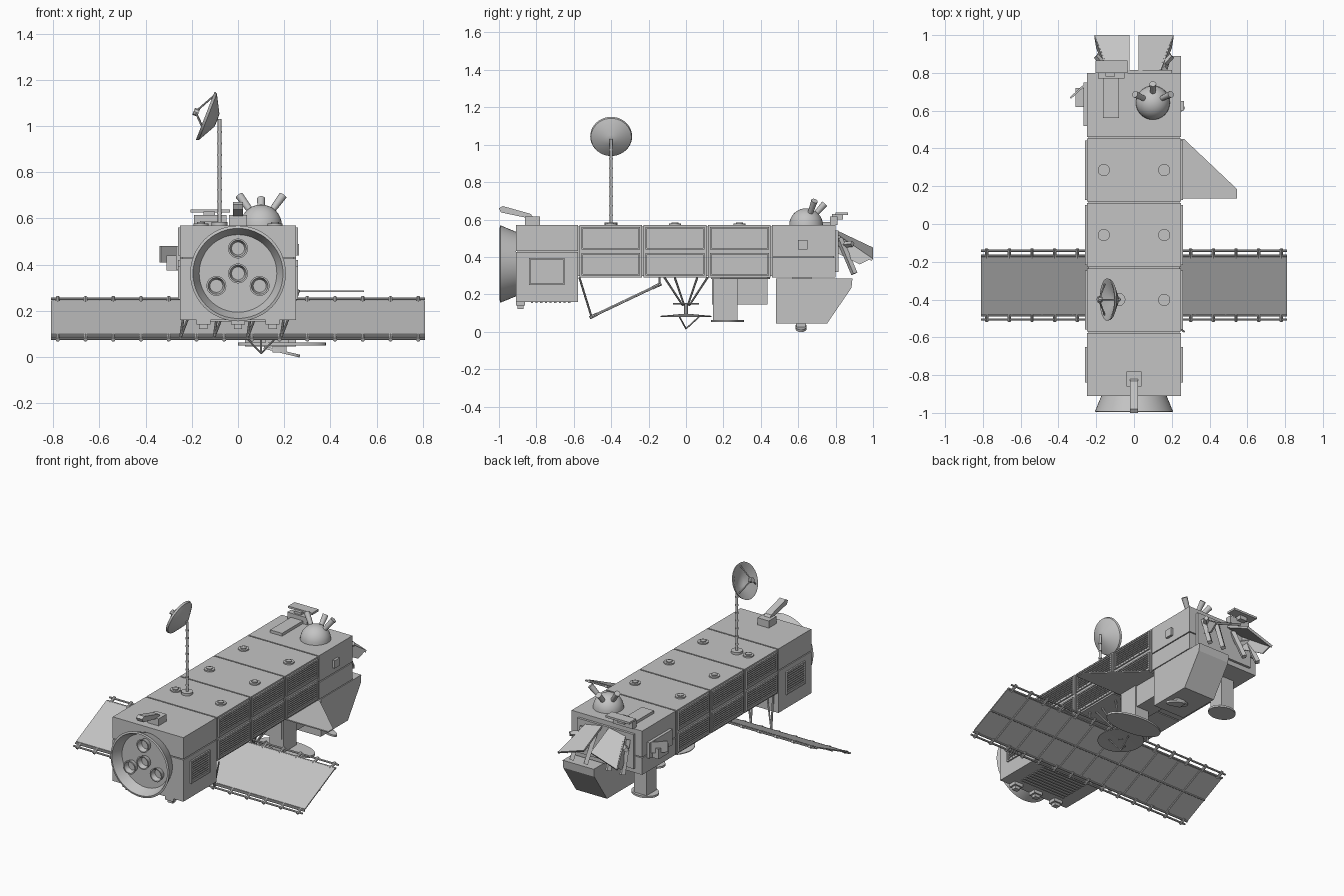
import bpy, bmesh, math
from mathutils import Vector, Matrix

old = bpy.data.objects.get("Cube")
if old:
    bpy.data.objects.remove(old, do_unlink=True)

grey = bpy.data.materials.new("light grey")
grey.use_nodes = True
grey.diffuse_color = (0.55, 0.55, 0.55, 1)
grey.node_tree.nodes["Principled BSDF"].inputs["Base Color"].default_value = grey.diffuse_color


def finish(name, bm, smooth=False):
    bmesh.ops.recalc_face_normals(bm, faces=bm.faces)
    me = bpy.data.meshes.new(name)
    bm.to_mesh(me)
    bm.free()
    ob = bpy.data.objects.new(name, me)
    bpy.context.collection.objects.link(ob)
    me.materials.append(grey)
    if smooth:
        bpy.ops.object.select_all(action='DESELECT')
        ob.select_set(True)
        bpy.context.view_layer.objects.active = ob
        bpy.ops.object.shade_smooth_by_angle(angle=math.radians(35))
    return ob


def boxes(name, items):
    """Several boxes in one object, each given as x, y and z ranges."""
    bm = bmesh.new()
    for x0, x1, y0, y1, z0, z1 in items:
        m = Matrix.Translation(((x0 + x1) / 2, (y0 + y1) / 2, (z0 + z1) / 2))
        m = m @ Matrix.Diagonal((abs(x1 - x0), abs(y1 - y0), abs(z1 - z0), 1))
        bmesh.ops.create_cube(bm, size=1, matrix=m)
    return finish(name, bm)


def tubes(name, items, sides=8, smooth=True):
    """Cylinders or cones from p to q with end radii."""
    bm = bmesh.new()
    for p, q, r1, r2 in items:
        p, q = Vector(p), Vector(q)
        d = q - p
        m = Matrix.Translation((p + q) / 2) @ d.to_track_quat('Z', 'Y').to_matrix().to_4x4()
        bmesh.ops.create_cone(bm, cap_ends=True, segments=sides, radius1=r1, radius2=r2,
                              depth=d.length, matrix=m)
    return finish(name, bm, smooth)


def slab(name, pts, offset):
    """Polygon extruded along an offset."""
    bm = bmesh.new()
    f = bm.faces.new([bm.verts.new(p) for p in pts])
    ext = bmesh.ops.extrude_face_region(bm, geom=[f])
    bmesh.ops.translate(bm, vec=offset, verts=[v for v in ext["geom"] if isinstance(v, bmesh.types.BMVert)])
    return finish(name, bm)


def lathe(name, profile, origin, axis, sides=40):
    """Profile of (radius, height) spun around an axis."""
    bm = bmesh.new()
    vs = [bm.verts.new((r, 0, h)) for r, h in profile]
    es = [bm.edges.new(pair) for pair in zip(vs, vs[1:])]
    bmesh.ops.spin(bm, geom=vs + es, cent=(0, 0, 0), axis=(0, 0, 1), angle=math.tau, steps=sides)
    bmesh.ops.remove_doubles(bm, verts=bm.verts, dist=0.0001)
    bm.transform(Matrix.Translation(origin) @ Vector(axis).to_track_quat('Z', 'Y').to_matrix().to_4x4())
    return finish(name, bm, True)


def louvre(name, s, y0, y1, z0, z1, n):
    """Framed slats on the side facing s."""
    a, f, t = s * 0.249, s * 0.259, 0.008
    items = [(a, f, y0, y1, z0, z0 + t), (a, f, y0, y1, z1 - t, z1),
             (a, f, y0, y0 + t, z0, z1), (a, f, y1 - t, y1, z0, z1)]
    step = (z1 - z0 - 2 * t) / n
    for i in range(n):
        z = z0 + t + (i + 0.25) * step
        items.append((a, s * 0.256, y0 + 0.012, y1 - 0.012, z, z + step * 0.5))
    boxes(name, items)


# Hull: nose, three modules and tail around a slightly narrower core
W, TOP, LOW = 0.25, 0.57, 0.29
boxes("hull_core", [(-0.24, 0.24, -0.9, 0.79, LOW + 0.008, TOP - 0.008)])
boxes("nose_upper", [(-W, W, -0.91, -0.577, 0.432, TOP)])
boxes("nose_lower", [(-W, W, -0.91, -0.577, 0.16, 0.426)])
cuts = [-0.573, -0.231, 0.114, 0.457]
for i in range(3):
    a, b = cuts[i] + 0.004, cuts[i + 1] - 0.004
    boxes(f"module_{i + 1}", [(-W, W, a, b, LOW, TOP)])
    for s in (-1, 1):
        louvre(f"upper_louvre_{i}_{s}", s, a + 0.01, b - 0.01, 0.44, 0.56, 8)
        louvre(f"lower_louvre_{i}_{s}", s, a + 0.01, b - 0.01, 0.3, 0.42, 8)
    mid = (a + b) / 2
    tubes(f"hatches_{i + 1}", [((x, mid, TOP), (x, mid, h), r, r) for x in (-0.16, 0.16)
                              for h, r in ((0.578, 0.032), (0.584, 0.018))], 20)
boxes("tail_upper", [(-W, W, 0.461, 0.8, 0.403, TOP)])
boxes("tail_lower", [(-W, W, 0.461, 0.8, LOW, 0.397)])
for s in (-1, 1):
    louvre(f"nose_louvre_{s}", s, -0.84, -0.65, 0.25, 0.395, 9)
boxes("belly_louvre", [(-0.16, 0.16, y, y + 0.012, 0.154, 0.162)
                       for y in [-0.83 + 0.025 * k for k in range(9)]])
boxes("nose_feet", [(x - 0.03, x + 0.03, -0.91, -0.86, 0.14, 0.165) for x in (-0.15, 0, 0.15)]
      + [(x - 0.018, x + 0.018, -0.9, -0.87, 0.122, 0.14) for x in (-0.15, 0, 0.15)])

# Engine bell and four nozzles
AX = Vector((0, 0, 0.362))
lathe("engine_bell", [(0.165, 0), (0.172, 0), (0.207, 0.085), (0.195, 0.088), (0.168, 0.025), (0, 0.025)],
      AX + Vector((0, -0.908, 0)), (0, -1, 0), 48)
spots = [(0, 0)] + [(0.108 * math.sin(t), 0.108 * math.cos(t)) for t in (0, math.tau / 3, -math.tau / 3)]
for i, (x, z) in enumerate(spots):
    lathe(f"nozzle_{i + 1}", [(0.035, 0), (0.043, 0.035), (0.036, 0.035), (0.028, 0.004), (0, 0.004)],
          AX + Vector((x, -0.93, z)), (0, -1, 0), 24)

# Sensor arm above the nose
boxes("sensor_base", [(-0.04, 0.04, -0.86, -0.78, TOP, 0.615)])
slab("sensor_arm", [(-0.022, -0.81, 0.6), (-0.022, -0.83, 0.63), (-0.022, -0.98, 0.672),
                    (-0.022, -1, 0.66), (-0.022, -0.99, 0.638)], (0.044, 0, 0))

# Mast and tilted dish antenna
tubes("mast", [((-0.08, -0.4, TOP), (-0.08, -0.4, 1.03), 0.008, 0.008),
               ((-0.08, -0.4, TOP), (-0.08, -0.4, 0.585), 0.035, 0.035)]
      + [((-0.08, -0.4, z), (-0.08, -0.4, z + 0.008), 0.011, 0.011)
         for z in [0.62 + 0.05 * k for k in range(8)]], 12)
aim = Vector((-0.93, 0, 0.36)).normalized()
rim = Vector((-0.138, -0.4, 1.043))
lathe("dish", [(0, -0.052), (0.03, -0.05), (0.108, -0.008), (0.112, 0.004), (0.102, 0.004),
               (0.03, -0.036), (0, -0.038)], rim, aim)
feed = rim + aim * 0.05
side, up = Vector((0, 1, 0)), aim.cross(Vector((0, 1, 0)))
tubes("dish_feed", [(rim + (side * math.cos(t) + up * math.sin(t)) * 0.095, feed, 0.004, 0.004)
                    for t in (0.5, 2.6, 4.7)] + [(feed - aim * 0.015, feed + aim * 0.008, 0.016, 0.016)])

# Tilted solar wing with rails, brackets and cell ribs
def wing_z(y):
    return 0.075 + (y + 0.515) * 0.475


def on_wing(x, y, lift=0):
    return Vector((x, y, wing_z(y) + lift))


E = 0.81
slab("solar_wing", [on_wing(x, y) for x, y in ((-E, -0.48), (E, -0.48), (E, -0.175), (-E, -0.175))],
     (0, 0, 0.008))
rods = []
for y in (-0.505, -0.485, -0.168, -0.142):
    rods.append((on_wing(-E, y), on_wing(E, y), 0.006, 0.006))
for k in range(14):
    x = -0.78 + k * 0.12
    rods += [(on_wing(x, a), on_wing(x, b), 0.009, 0.009) for a, b in ((-0.515, -0.475), (-0.18, -0.132))]
tubes("wing_rails", rods)
ribs = [(on_wing(-E, -0.328, -0.002), on_wing(E, -0.328, -0.002), 0.005, 0.005)]
for k in range(1, 10):
    x = -E + k * E / 5
    ribs.append((on_wing(x, -0.48, -0.002), on_wing(x, -0.175, -0.002), 0.005, 0.005))
tubes("cell_ribs", ribs, 6)
struts = []
for k in range(4):
    x = -0.22 + k * 0.145
    low = on_wing(x - 0.03, -0.505)
    struts += [((x, -0.57, LOW), low, 0.006, 0.006), ((x + 0.05, -0.57, LOW), low, 0.005, 0.005),
               ((x, -0.142, LOW), on_wing(x, -0.142), 0.006, 0.006)]
tubes("wing_struts", struts)

# Hanging antenna on a truss below the middle module
hub = Vector((0.1, 0, 0.14))
truss = [(hub, hub - Vector((0, 0, 0.055)), 0.012, 0.012)]
for sx in (-0.09, 0.09):
    for sy in (-0.115, -0.06, 0.06, 0.115):
        truss.append(((0.1 + sx, sy, LOW), hub + Vector((sx * 0.15, sy * 0.15, 0)), 0.006, 0.005))
    truss.append(((0.1 + sx * 0.6, -0.07, 0.15), (0.1 + sx * 0.6, 0.07, 0.15), 0.004, 0.004))
for t in (0, math.tau / 3, -math.tau / 3):
    truss.append(((0.1 + 0.07 * math.sin(t), 0.07 * math.cos(t), 0.08), (0.1, 0, 0.016), 0.004, 0.004))
tubes("hanging_truss", truss)
lathe("hanging_dish", [(0, 0.012), (0.135, 0), (0.135, -0.005), (0, 0.004)], (0.1, 0, 0.085), (0, 0, 1))


def oval(name, centre, rx, ry, tilt=0):
    ob = lathe(name, [(0, 0.006), (1, 0.006), (1, -0.006), (0, -0.006)], (0, 0, 0), (0, 0, 1))
    ob.data.transform(Matrix.Translation(centre) @ Matrix.Rotation(tilt, 4, 'Y') @ Matrix.Diagonal((rx, ry, 1, 1)))


# Side fin, instrument housings and oval reflectors underneath
slab("side_fin", [(0.2, 0.45, 0.282), (0.265, 0.45, 0.282), (0.545, 0.185, 0.282),
                  (0.545, 0.135, 0.282), (0.2, 0.135, 0.282)], (0, 0, 0.007))
boxes("instrument_box", [(0.08, 0.21, 0.14, 0.435, 0.145, LOW)])
boxes("reflector_post", [(0.12, 0.22, 0.145, 0.275, 0.06, LOW)])
oval("wide_reflector", (0.19, 0.222, 0.057), 0.19, 0.088)
slab("camera_hood", [(0.03, y, z) for y, z in ((0.48, 0.285), (0.89, 0.285), (0.885, 0.235),
                                               (0.755, 0.045), (0.48, 0.045))], (0.22, 0, 0))
boxes("hood_mount", [(0.15, 0.21, 0.59, 0.64, 0.02, 0.05)])
oval("hood_reflector", (0.19, 0.615, 0.023), 0.08, 0.03, 0.24)
boxes("rear_post", [(-0.19, -0.1, 0.57, 0.67, 0.09, LOW)])
oval("rear_reflector", (-0.145, 0.62, 0.085), 0.085, 0.07)

# Dome with three horns on the tail
C = Vector((0.1, 0.642, TOP))
lathe("dome", [(0.09 * math.cos(t), 0.09 * math.sin(t)) for t in [math.pi / 16 * k for k in range(9)]],
      C, (0, 0, 1), 32)
tubes("dome_horns", [(C + Vector(d) * 0.5, C + Vector(d), 0.014, 0.018)
                     for d in ((-0.095, 0.045, 0.13), (0.095, 0.045, 0.13), (0, 0.1, 0.115))], 16)

# Tail equipment on top and at the sides
boxes("tail_deck", [(-0.165, -0.08, 0.56, 0.78, TOP, 0.588), (-0.19, -0.05, 0.77, 0.81, TOP, 0.615),
                    (-0.205, -0.035, 0.8, 0.865, 0.625, 0.638), (-0.15, -0.1, 0.78, 0.84, 0.6, 0.63)])
boxes("side_unit", [(-0.268, -W, 0.52, 0.75, 0.38, 0.48), (-0.31, -W, 0.62, 0.72, 0.375, 0.44)])
slab("side_flap", [(-0.34, 0.67, 0.41), (-0.265, 0.74, 0.41), (-0.265, 0.74, 0.48), (-0.34, 0.67, 0.48)],
     (0.006, -0.008, 0))
boxes("side_knob", [(W, 0.265, 0.6, 0.65, 0.44, 0.49)])

# Rear shroud petals and hanging arms, mirrored
for s in (-1, 1):
    slab(f"rear_petal_{s}", [(s * 0.025, 0.81, 0.54), (s * 0.13, 0.81, 0.52),
                             (s * 0.21, 1, 0.39), (s * 0.025, 1, 0.45)], (0, -0.008, -0.012))
    slab(f"side_petal_{s}", [(s * 0.14, 0.81, 0.52), (s * 0.15, 0.81, 0.42),
                             (s * 0.2, 0.93, 0.36), (s * 0.21, 0.99, 0.39)], (-s * 0.01, 0, 0))
    tubes(f"rear_arms_{s}", [((s * x, 0.82, 0.5), (s * (x + 0.02), 0.9, 0.31), 0.018, 0.018)
                             for x in (0.06, 0.16)]
          + [((s * 0.12, 0.8, 0.46), (s * 0.2, 0.89, 0.47), 0.016, 0.016)], 4, False)
boxes("rear_plate", [(-0.2, 0.2, 0.8, 0.815, 0.32, 0.54)])
